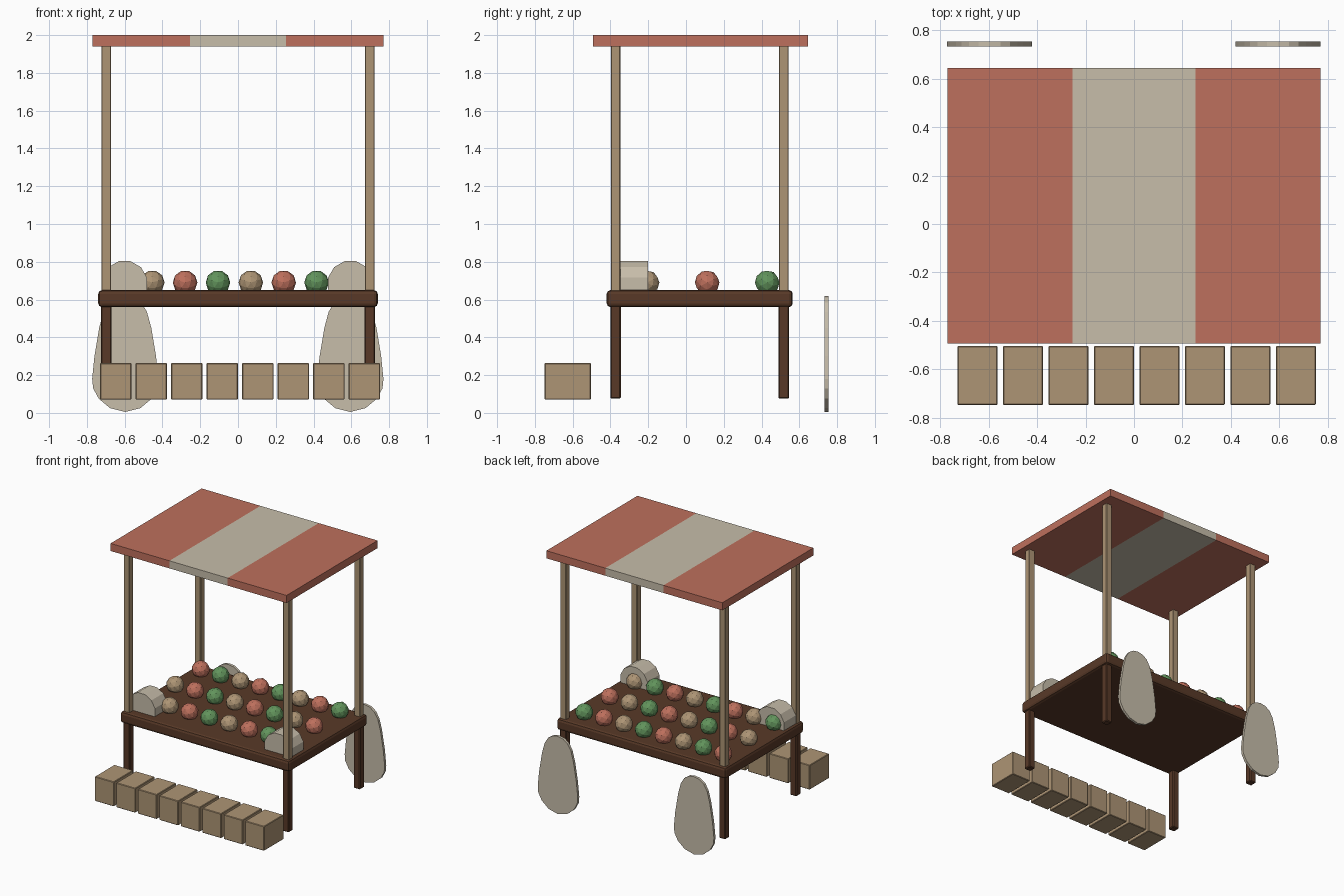
import bpy, bmesh
from math import pi
from mathutils import Matrix, Vector

cube = bpy.data.objects.get("Cube")
if cube:
    bpy.data.objects.remove(cube, do_unlink=True)


def srgb(*rgb):
    lin = [((c / 255 + 0.055) / 1.055) ** 2.4 for c in rgb]
    return (*lin, 1.0)


def material(name, color):
    m = bpy.data.materials.new(name)
    m.use_nodes = True
    m.diffuse_color = color
    bsdf = next(n for n in m.node_tree.nodes if n.type == 'BSDF_PRINCIPLED')
    bsdf.inputs["Base Color"].default_value = color
    bsdf.inputs["Roughness"].default_value = 0.9
    return m


red = material("faded red", srgb(190, 112, 93))
cream = material("cream canvas", srgb(199, 189, 170))
tan = material("light wood", srgb(174, 149, 117))
brown = material("dark wood", srgb(88, 57, 39))
green = material("leaf green", srgb(98, 148, 92))


def finish(name, bm, *mats, bevel=0, segments=1):
    bmesh.ops.recalc_face_normals(bm, faces=bm.faces)
    mesh = bpy.data.meshes.new(name)
    bm.to_mesh(mesh)
    bm.free()
    for m in mats:
        mesh.materials.append(m)
    obj = bpy.data.objects.new(name, mesh)
    bpy.context.scene.collection.objects.link(obj)
    if bevel:
        mod = obj.modifiers.new("edge bevel", 'BEVEL')
        mod.width, mod.segments = bevel, segments
    return obj


def box_mesh(x, y, z):
    """Box from (min, max) pairs."""
    bm = bmesh.new()
    size = [b - a for a, b in (x, y, z)]
    mid = Vector([(a + b) / 2 for a, b in (x, y, z)])
    bmesh.ops.create_cube(bm, size=1, matrix=Matrix.Translation(mid) @ Matrix.Diagonal((*size, 1)))
    return bm


# Counter top
finish("table_top", box_mesh((-0.74, 0.74), (-0.42, 0.565), (0.56, 0.65)), brown,
       bevel=0.02, segments=2)

# Legs and canopy posts at the four corners
for side, x in (("left", 0.697), ("right", -0.697)):
    for end, y in (("front", -0.373), ("back", 0.517)):
        finish(f"{end}_{side}_leg", box_mesh((x - 0.028, x + 0.028), (y - 0.028, y + 0.028), (0.075, 0.58)),
               brown, bevel=0.006)
        finish(f"{end}_{side}_post", box_mesh((x - 0.025, x + 0.025), (y - 0.025, y + 0.025), (0.62, 1.95)),
               tan, bevel=0.003)

# Striped canopy: cut in three, the middle strip cream
bm = box_mesh((-0.77, 0.77), (-0.493, 0.645), (1.94, 2.0))
for x in (-0.255, 0.255):
    bmesh.ops.bisect_plane(bm, geom=bm.verts[:] + bm.edges[:] + bm.faces[:],
                           plane_co=(x, 0, 0), plane_no=(1, 0, 0))
for f in bm.faces:
    f.material_index = int(abs(f.calc_center_median().x) < 0.25)
finish("canopy", bm, red, cream)

# Row of crates in front
for i in range(8):
    x = -0.647 + 0.188 * i
    finish(f"crate_{i + 1}", box_mesh((x - 0.083, x + 0.083), (-0.748, -0.504), (0.07, 0.264)),
           tan, bevel=0.004)

# Produce: three rows of eight faceted balls in alternating colours
turn = Matrix.Rotation(pi / 2, 4, 'X') @ Matrix.Rotation(pi / 2, 4, 'Z')
for row in range(3):
    for i in range(8):
        bm = bmesh.new()
        place = Matrix.Translation((-0.628 + 0.174 * i, 0.43 - 0.318 * row, 0.69))
        bmesh.ops.create_icosphere(bm, subdivisions=2, radius=0.065, matrix=place @ turn)
        finish(f"produce_{row + 1}_{i + 1}", bm, (red, green, tan)[(i - row) % 3])

# Rolls sunk into the front corners of the counter
for side, x in (("left", 0.595), ("right", -0.6)):
    bm = bmesh.new()
    place = Matrix.Translation((x, -0.275, 0.685)) @ Matrix.Rotation(pi / 2, 4, 'X')
    bmesh.ops.create_cone(bm, cap_ends=True, segments=12, radius1=0.122, radius2=0.122, depth=0.15,
                          matrix=place @ Matrix.Rotation(pi / 12, 4, 'Z'))
    finish(f"{side}_roll", bm, cream)

# Egg-shaped boards standing behind
half = [(0.08, 0.025), (0.14, 0.075), (0.17, 0.13), (0.175, 0.18), (0.163, 0.3),
        (0.138, 0.45), (0.115, 0.535), (0.085, 0.585), (0.045, 0.612)]
outline = [(0, 0.005)] + half + [(0, 0.62)] + [(-x, z) for x, z in reversed(half)]
for side, cx in (("left", 0.595), ("right", -0.597)):
    bm = bmesh.new()
    face = bm.faces.new([bm.verts.new((cx + x, 0.734, z)) for x, z in outline])
    ext = bmesh.ops.extrude_face_region(bm, geom=[face])
    bmesh.ops.translate(bm, vec=(0, 0.02, 0),
                        verts=[v for v in ext["geom"] if isinstance(v, bmesh.types.BMVert)])
    finish(f"{side}_back_board", bm, cream)
